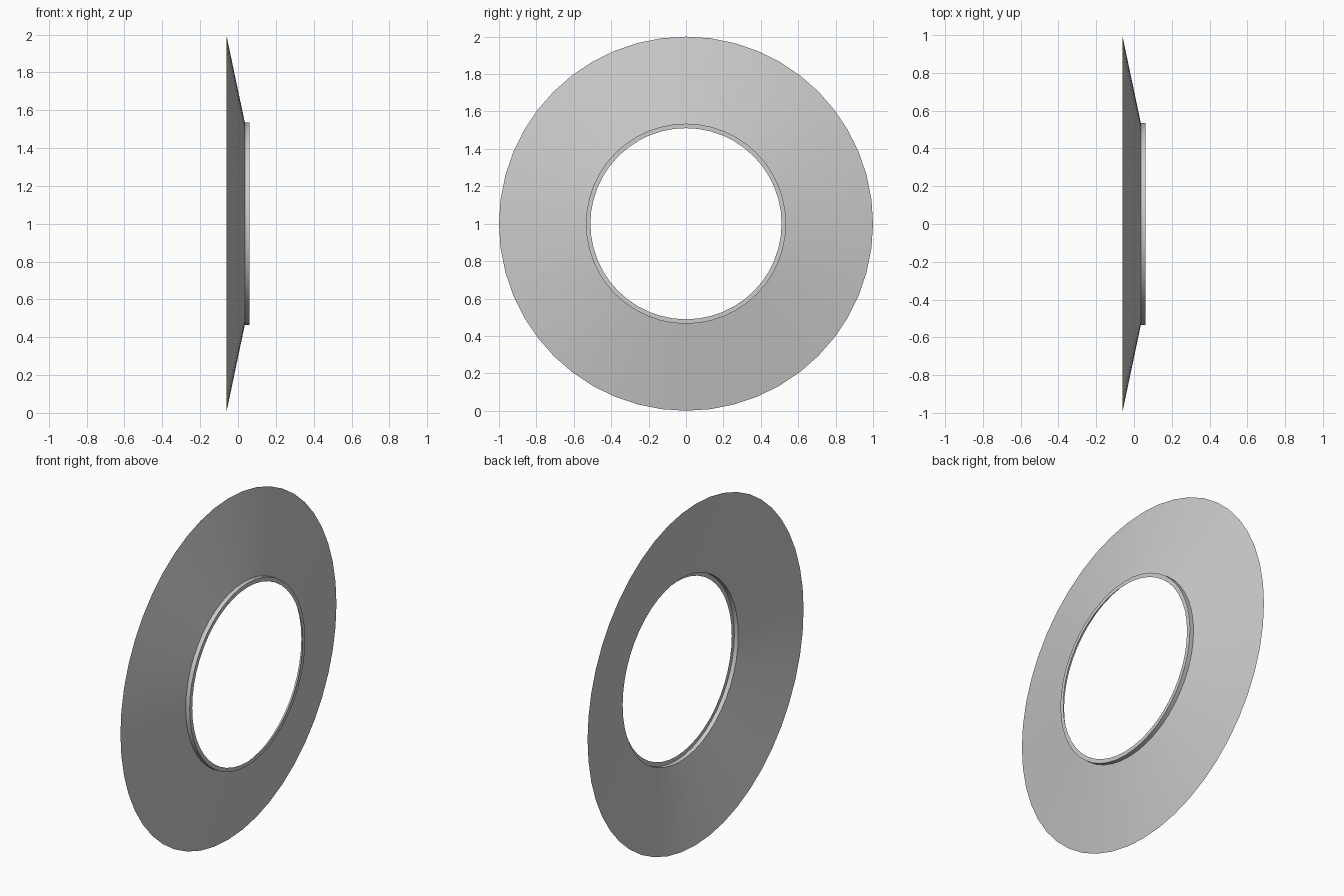
import bpy, bmesh, math
from mathutils import Vector

if "Cube" in bpy.data.objects:
    bpy.data.objects.remove(bpy.data.objects["Cube"])

SIDES = 48
CENTRE = Vector((0, 0, 1))

# Cross-section as (x, radius): flared cone, short collar, inward lip
PROFILE = [(-0.062, 1.0), (0.036, 0.535), (0.061, 0.535), (0.061, 0.511)]


def revolve_x(name, profile):
    """Revolve an open profile around the x axis through CENTRE."""
    bm = bmesh.new()
    rings = []
    for x, r in profile:
        ring = []
        for i in range(SIDES):
            a = 2 * math.pi * i / SIDES
            ring.append(bm.verts.new(CENTRE + Vector((x, r * math.cos(a), r * math.sin(a)))))
        rings.append(ring)
    for outer, inner in zip(rings, rings[1:]):
        for i in range(SIDES):
            j = (i + 1) % SIDES
            bm.faces.new((outer[i], outer[j], inner[j], inner[i]))
    mesh = bpy.data.meshes.new(name)
    bm.to_mesh(mesh)
    bm.free()
    obj = bpy.data.objects.new(name, mesh)
    bpy.context.collection.objects.link(obj)
    return obj


# Dished trim ring standing upright, collar towards +x
ring = revolve_x("flared_trim_ring", PROFILE)
bpy.context.view_layer.objects.active = ring
ring.select_set(True)
bpy.ops.object.shade_smooth_by_angle(angle=math.radians(30))
